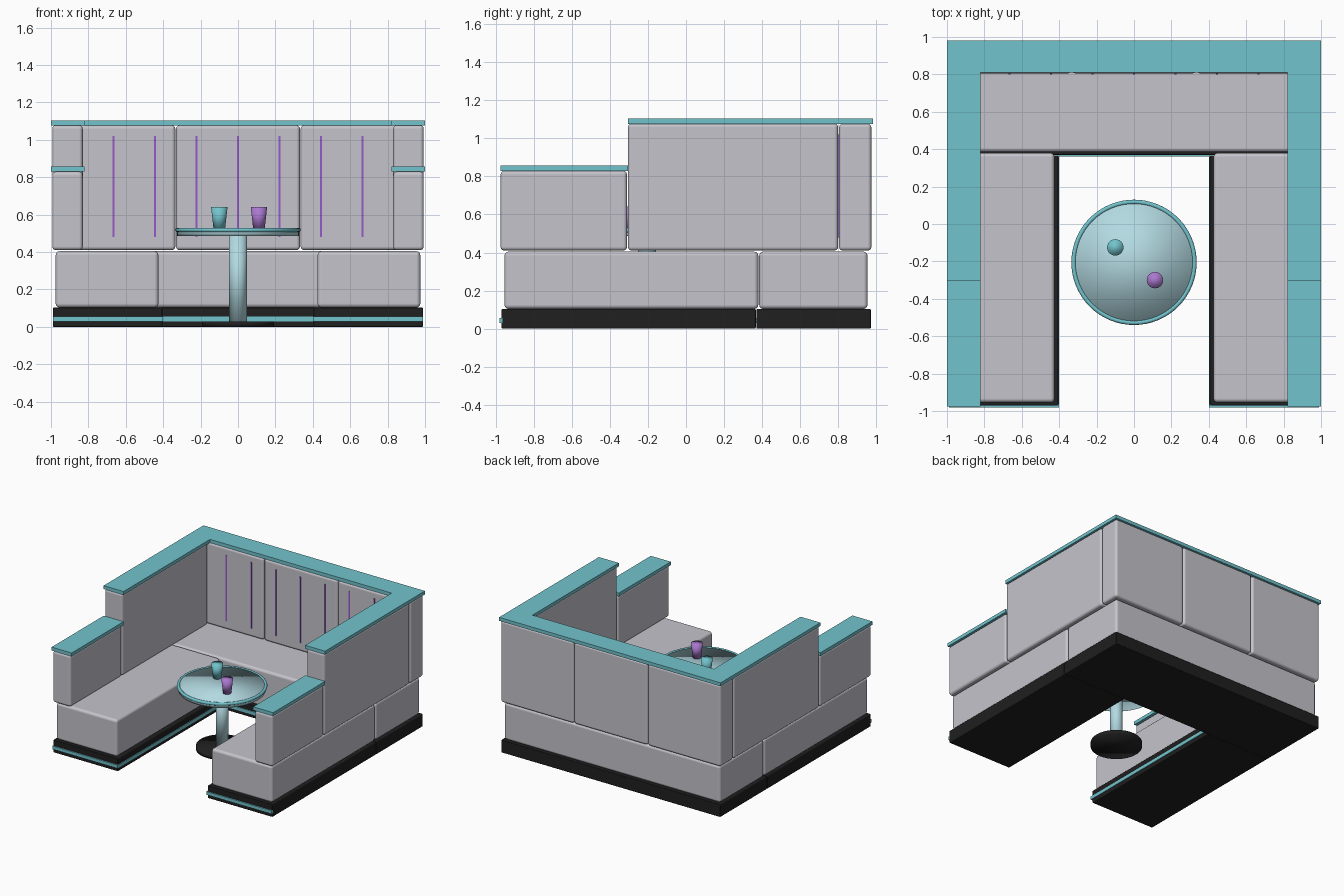
import bpy, bmesh, math

if "Cube" in bpy.data.objects:
    bpy.data.objects.remove(bpy.data.objects["Cube"])


def material(name, rgb):
    m = bpy.data.materials.new(name)
    m.diffuse_color = (*rgb, 1)
    m.use_nodes = True
    m.node_tree.nodes["Principled BSDF"].inputs["Base Color"].default_value = m.diffuse_color
    return m


GREY = material("grey upholstery", (0.56, 0.55, 0.60))
TEAL = material("teal trim", (0.17, 0.55, 0.61))
PALE = material("pale teal table", (0.45, 0.70, 0.76))
BLACK = material("black plinth", (0.014, 0.014, 0.014))
PURPLE = material("purple cup", (0.40, 0.19, 0.62))
STRIPE = material("purple piping", (0.30, 0.10, 0.60))


def finish(name, bm, mat):
    bmesh.ops.recalc_face_normals(bm, faces=bm.faces)
    me = bpy.data.meshes.new(name)
    bm.to_mesh(me)
    bm.free()
    me.materials.append(mat)
    ob = bpy.data.objects.new(name, me)
    bpy.context.collection.objects.link(ob)
    return ob


def box(name, x, y, z, mat, bevel=0.0):
    """Box from (min, max) ranges, optionally with rounded edges."""
    bm = bmesh.new()
    bmesh.ops.create_cube(bm, size=1)
    for v in bm.verts:
        v.co = [lo + (c + 0.5) * (hi - lo) for c, (lo, hi) in zip(v.co, (x, y, z))]
    ob = finish(name, bm, mat)
    if bevel:
        mod = ob.modifiers.new("rounded edges", 'BEVEL')
        mod.width, mod.segments = bevel, 3
        mod.harden_normals = True
        ob.data.shade_smooth()
    return ob


def pair(name, x, y, z, mat, bevel=0.0):
    """Left and right copies of a box given for the right side."""
    box("right_" + name, x, y, z, mat, bevel)
    box("left_" + name, (-x[1], -x[0]), y, z, mat, bevel)


def turned(name, centre, z, r_low, r_high, mat, sides=48):
    """Solid smooth round part standing between two heights."""
    bm = bmesh.new()
    bmesh.ops.create_cone(bm, cap_ends=True, segments=sides, radius1=r_low,
                          radius2=r_high, depth=z[1] - z[0])
    bmesh.ops.translate(bm, verts=bm.verts, vec=(*centre, sum(z) / 2))
    ob = finish(name, bm, mat)
    ob.data.shade_smooth()
    return ob


# Plinth
pair("plinth", (0.405, 0.99), (-0.97, 0.367), (0, 0.103), BLACK, 0.006)
box("back_plinth", (-0.99, 0.99), (0.37, 0.972), (0, 0.103), BLACK, 0.006)

# Light strips round the front and inner faces of the plinth
STRIP_Z = (0.03, 0.056)
pair("front_light_strip", (0.40, 0.99), (-0.98, -0.965), STRIP_Z, TEAL)
pair("inner_light_strip", (0.40, 0.41), (-0.975, 0.367), STRIP_Z, TEAL)
box("back_light_strip", (-0.405, 0.405), (0.362, 0.375), STRIP_Z, TEAL)

# Seat cushions
pair("seat", (0.425, 0.975), (-0.955, 0.38), (0.103, 0.405), GREY, 0.022)
box("back_seat", (-0.975, 0.975), (0.385, 0.955), (0.103, 0.405), GREY, 0.022)

# Backrests: low arm, high side and three panels along the back
pair("low_side_back", (0.83, 0.993), (-0.975, -0.31), (0.41, 0.83), GREY, 0.02)
pair("high_side_back", (0.83, 0.993), (-0.305, 0.80), (0.41, 1.078), GREY, 0.02)
for name, x in (("left", (-0.993, -0.335)), ("middle", (-0.332, 0.332)),
                ("right", (0.335, 0.993))):
    box(name + "_back_panel", x, (0.805, 0.975), (0.41, 1.078), GREY, 0.02)

# Upright piping on the back panels
for i in range(-3, 4):
    x = i * 0.222
    box("piping_%d" % (i + 4), (x - 0.005, x + 0.005), (0.80, 0.808),
        (0.48, 1.02), STRIPE)

# Flat trim caps
pair("low_cap", (0.82, 1.0), (-0.975, -0.305), (0.83, 0.858), TEAL)
pair("high_cap", (0.82, 1.0), (-0.305, 0.81), (1.076, 1.104), TEAL)
box("back_cap", (-1.0, 1.0), (0.81, 0.982), (1.076, 1.104), TEAL)

# Table
TABLE = (0, -0.205)
turned("table_base", TABLE, (0, 0.03), 0.193, 0.193, BLACK)
turned("table_column", TABLE, (0.03, 0.49), 0.047, 0.047, PALE)
turned("table_top", TABLE, (0.487, 0.525), 0.325, 0.325, PALE, 64)
bpy.ops.mesh.primitive_torus_add(location=(*TABLE, 0.518), major_radius=0.323,
                                 minor_radius=0.012, major_segments=64,
                                 minor_segments=10)
rim = bpy.context.object
rim.name = "table_rim"
rim.data.materials.append(TEAL)
rim.data.shade_smooth()

# Cups
turned("teal_cup", (-0.1, -0.125), (0.525, 0.642), 0.031, 0.044, TEAL, 24)
turned("purple_cup", (0.112, -0.30), (0.525, 0.642), 0.031, 0.044, PURPLE, 24)
